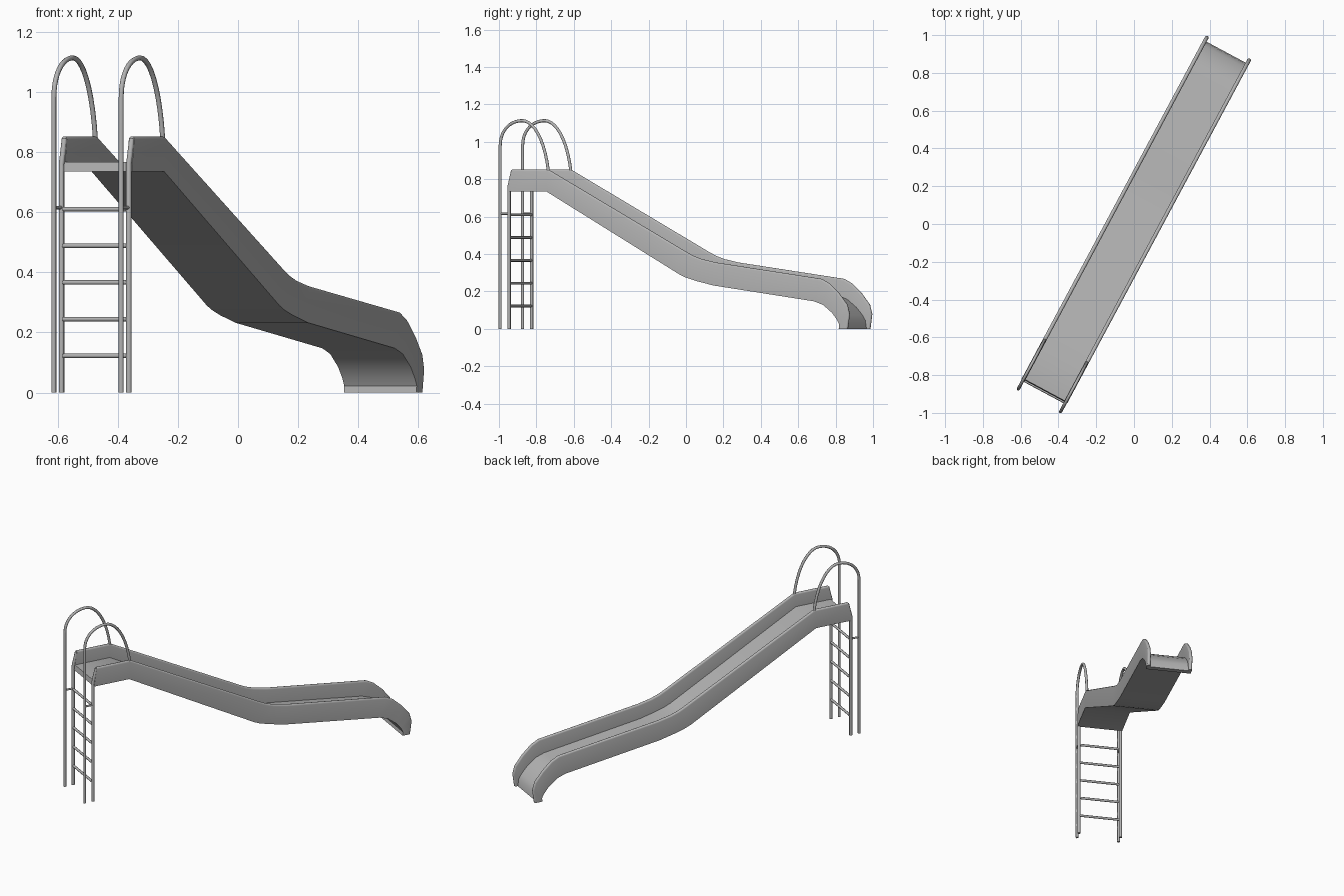
import bpy, bmesh, math
from mathutils import Vector, Matrix

cube = bpy.data.objects.get("Cube")
if cube:
    bpy.data.objects.remove(cube, do_unlink=True)

steel = bpy.data.materials.new("grey steel")
steel.use_nodes = True
COLOUR = (0.45, 0.45, 0.45, 1)
steel.diffuse_color = COLOUR
steel.node_tree.nodes["Principled BSDF"].inputs["Base Color"].default_value = COLOUR

# The slide is built along local y and turned diagonally on the ground
TURN = Matrix.Rotation(math.radians(-28.2), 4, "Z")
SIDE = 0.127      # offset of the side panels and poles
HALF = 0.01       # half thickness of a side panel
BED = 0.032       # thickness of the sliding bed

# Side profile stations: bottom y, z and top y, z
STATIONS = [
    (-1.003, .735, -.985, .852), (-.775, .735, -.766, .852),
    (.035, .29, .07, .412), (.07, .275, .115, .39),
    (.13, .257, .165, .373), (.239, .232, .25, .355),
    (.85, .147, .893, .267), (.905, .128, .94, .243),
    (.96, .085, .998, .19), (.99, .047, 1.047, .13),
    (1.003, .022, 1.061, .08), (1.0, 0, 1.05, 0),
]


def finish(obj, angle=35):
    obj.matrix_world = TURN
    obj.data.materials.append(steel)
    bpy.ops.object.select_all(action="DESELECT")
    obj.select_set(True)
    bpy.context.view_layer.objects.active = obj
    bpy.ops.object.shade_smooth_by_angle(angle=math.radians(angle))


def loft(name, rings):
    """Skin a row of equal closed rings and cap both ends."""
    bm = bmesh.new()
    rows = [[bm.verts.new(p) for p in ring] for ring in rings]
    n = len(rows[0])
    for a, b in zip(rows, rows[1:]):
        for i in range(n):
            j = (i + 1) % n
            bm.faces.new((a[i], a[j], b[j], b[i]))
    bm.faces.new(rows[0])
    bm.faces.new(rows[-1])
    bmesh.ops.recalc_face_normals(bm, faces=bm.faces)
    mesh = bpy.data.meshes.new(name)
    bm.to_mesh(mesh)
    bm.free()
    obj = bpy.data.objects.new(name, mesh)
    bpy.context.collection.objects.link(obj)
    finish(obj)


def tube(name, points, radius):
    """Round bar through (position, left handle, right handle) points."""
    curve = bpy.data.curves.new(name, "CURVE")
    curve.dimensions = "3D"
    curve.bevel_depth = radius
    curve.bevel_resolution = 2
    curve.resolution_u = 10
    curve.use_fill_caps = True
    spline = curve.splines.new("BEZIER")
    spline.bezier_points.add(len(points) - 1)
    for bp, p in zip(spline.bezier_points, points):
        bp.co = p[0]
        if len(p) == 1:
            bp.handle_left_type = bp.handle_right_type = "VECTOR"
        else:
            bp.handle_left_type = bp.handle_right_type = "FREE"
            bp.handle_left, bp.handle_right = p[1], p[2]
    obj = bpy.data.objects.new(name, curve)
    bpy.context.collection.objects.link(obj)
    bpy.ops.object.select_all(action="DESELECT")
    obj.select_set(True)
    bpy.context.view_layer.objects.active = obj
    bpy.ops.object.convert(target="MESH")
    finish(bpy.context.view_layer.objects.active, 50)


def panel_ring(x, by, bz, ty, tz):
    """Upright plate section with a half-round top."""
    low, high = Vector((x, by, bz)), Vector((x, ty, tz))
    up = (high - low).normalized()
    across = Vector((HALF, 0, 0))
    centre = high - up * HALF
    arc = [centre + across * math.cos(a) + up * HALF * math.sin(a)
           for a in (math.pi * i / 6 for i in range(7))]
    return [low - across, low + across] + arc


def bed_ring(by, bz, ty, tz):
    low = Vector((0, by, bz))
    top = low + Vector((0, ty - by, tz - bz)).normalized() * BED
    w = Vector((SIDE - HALF / 2, 0, 0))
    return [low - w, low + w, top + w, top - w]


# Sliding bed
loft("slide_bed", [bed_ring(*s) for s in STATIONS])

for side, sign in (("right", 1), ("left", -1)):
    x = SIDE * sign

    def at(y, z):
        return Vector((x, y, z))

    # Side panel
    loft(side + "_side_panel", [panel_ring(x, *s) for s in STATIONS])

    # Ladder leg, bent over the front edge of the panel
    tube(side + "_ladder_leg",
         [(at(-1.005, 0),), (at(-1.005, .76),), (at(-.984, .843),)], .0095)

    # Hooped handrail
    tube(side + "_handrail", [
        (at(-1.059, 0), at(-1.059, 0), at(-1.059, .3)),
        (at(-1.059, .98), at(-1.059, .7), at(-1.059, 1.06)),
        (at(-.925, 1.113), at(-1.0, 1.113), at(-.86, 1.113)),
        (at(-.766, .84), at(-.79, 1.02), at(-.766, .84))], .0085)

    # Short tie between handrail and leg
    tube(side + "_handrail_tie", [(at(-1.059, .615),), (at(-1.005, .615),)], .006)

# Ladder rungs
for i in range(5):
    z = .122 * (i + 1)
    tube("rung_%d" % (i + 1),
         [(Vector((-SIDE, -1.005, z)),), (Vector((SIDE, -1.005, z)),)], .0075)
